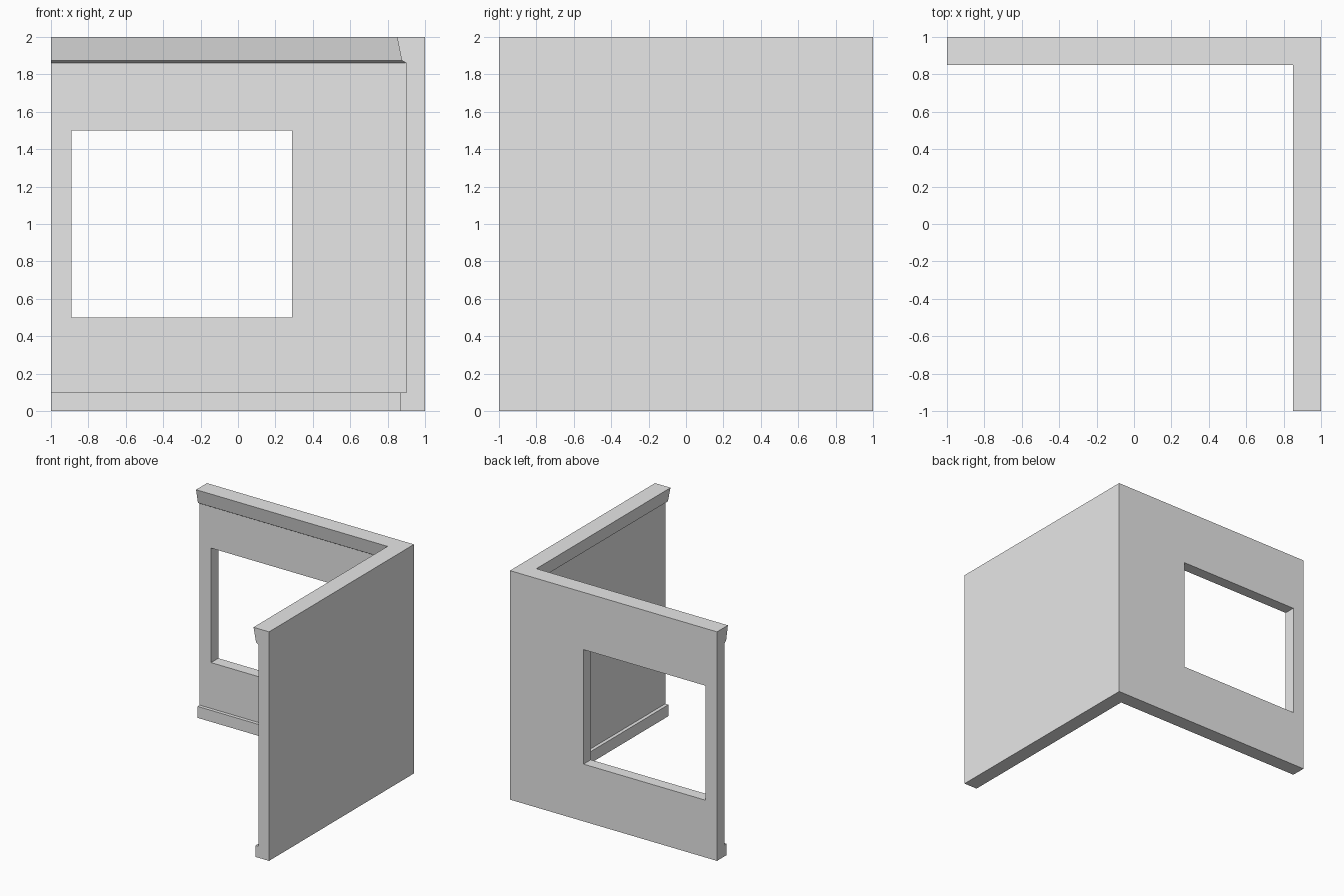
import bpy
import bmesh

old = bpy.data.objects.get("Cube")
if old:
    bpy.data.objects.remove(old, do_unlink=True)

# Plain plaster colour
plaster = bpy.data.materials.new("light_grey_plaster")
plaster.use_nodes = True
grey = (0.8, 0.8, 0.8, 1)
plaster.diffuse_color = grey
plaster.node_tree.nodes["Principled BSDF"].inputs["Base Color"].default_value = grey


def add_object(name, bm):
    bmesh.ops.recalc_face_normals(bm, faces=bm.faces)
    mesh = bpy.data.meshes.new(name)
    bm.to_mesh(mesh)
    bm.free()
    mesh.materials.append(plaster)
    obj = bpy.data.objects.new(name, mesh)
    bpy.context.collection.objects.link(obj)
    return obj


# Wall section: depth inward from the outer face, height (skirting, wall, cornice)
section = [(0, 0), (0.13, 0), (0.13, 0.1), (0.1, 0.1),
           (0.1, 1.86), (0.125, 1.875), (0.15, 2), (0, 2)]

# Sweep the section along the back wall, round the mitred corner, down the side wall
bm = bmesh.new()
stations = [lambda d: (-1, 1 - d), lambda d: (1 - d, 1 - d), lambda d: (1 - d, -1)]
rings = [[bm.verts.new((*place(d), z)) for d, z in section] for place in stations]
for a, b in zip(rings, rings[1:]):
    for i in range(len(section)):
        j = (i + 1) % len(section)
        bm.faces.new((a[i], a[j], b[j], b[i]))
bm.faces.new(rings[0])
bm.faces.new(rings[-1])
walls = add_object("corner_walls", bm)

# Window opening through the back wall
left, right, sill, head = -0.89, 0.29, 0.5, 1.5
bm = bmesh.new()
bmesh.ops.create_cube(bm, size=1)
bmesh.ops.scale(bm, vec=(right - left, 0.6, head - sill), verts=bm.verts)
bmesh.ops.translate(bm, vec=((left + right) / 2, 1, (sill + head) / 2), verts=bm.verts)
cutter = add_object("window_cutter", bm)
cutter.hide_render = True

cut = walls.modifiers.new("window_opening", "BOOLEAN")
cut.operation = "DIFFERENCE"
cut.solver = "EXACT"
cut.object = cutter
bpy.context.view_layer.objects.active = walls
walls.select_set(True)
bpy.ops.object.modifier_apply(modifier=cut.name)
bpy.data.objects.remove(cutter, do_unlink=True)
